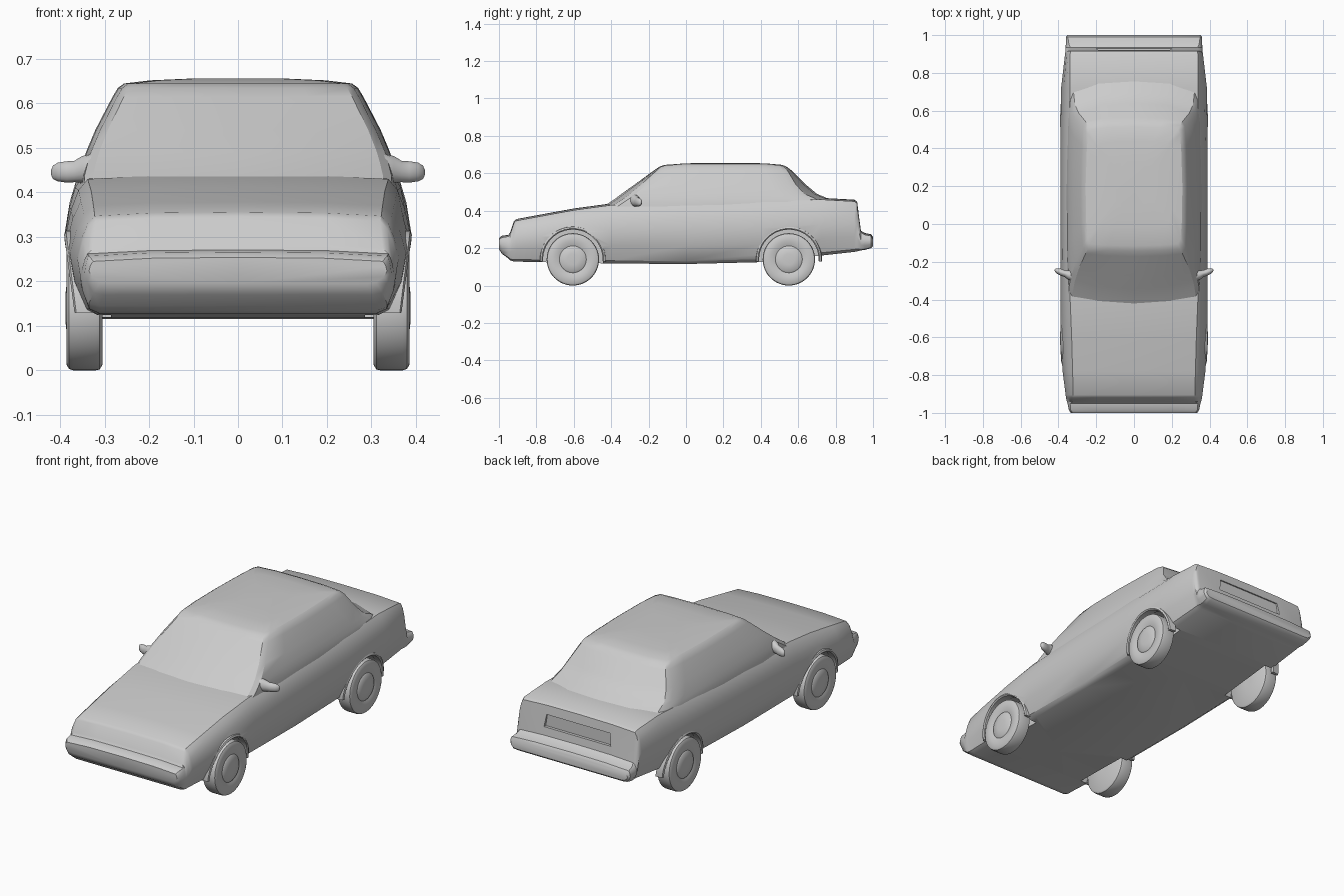
import bpy, bmesh, math
from math import pi, sin, cos

old = bpy.data.objects.get("Cube")
if old:
    bpy.data.objects.remove(old, do_unlink=True)

GREY = (0.6, 0.6, 0.6, 1)
paint = bpy.data.materials.new("plain_grey")
paint.use_nodes = True
paint.diffuse_color = GREY
bsdf = paint.node_tree.nodes["Principled BSDF"]
bsdf.inputs["Base Color"].default_value = GREY
bsdf.inputs["Roughness"].default_value = 0.6


def loft(name, rings, closed_path=False):
    """Skin a series of closed rings; cap the ends unless the path closes."""
    bm = bmesh.new()
    rows = [[bm.verts.new(p) for p in ring] for ring in rings]
    pairs = list(zip(rows, rows[1:]))
    if closed_path:
        pairs.append((rows[-1], rows[0]))
    else:
        bm.faces.new(rows[0])
        bm.faces.new(rows[-1])
    n = len(rows[0])
    for a, b in pairs:
        for i in range(n):
            j = (i + 1) % n
            bm.faces.new((a[i], a[j], b[j], b[i]))
    bmesh.ops.recalc_face_normals(bm, faces=bm.faces)
    mesh = bpy.data.meshes.new(name)
    bm.to_mesh(mesh)
    bm.free()
    mesh.materials.append(paint)
    ob = bpy.data.objects.new(name, mesh)
    bpy.context.collection.objects.link(ob)
    return ob


def activate(ob):
    bpy.ops.object.select_all(action='DESELECT')
    ob.select_set(True)
    bpy.context.view_layer.objects.active = ob


def smooth(ob, angle=35):
    activate(ob)
    bpy.ops.object.shade_smooth_by_angle(angle=math.radians(angle))


def cut(ob, cutter):
    mod = ob.modifiers.new("cut", 'BOOLEAN')
    mod.operation = 'DIFFERENCE'
    mod.solver = 'EXACT'
    mod.object = cutter
    activate(ob)
    bpy.ops.object.modifier_apply(modifier=mod.name)
    bpy.data.objects.remove(cutter, do_unlink=True)


def mirrored(half):
    """Complete a half outline whose first and last points are on x = 0."""
    return half + [(-x, y, z) for x, y, z in reversed(half[1:-1])]


def circle(x, yc, zc, r, n=40):
    return [(x, yc + r * cos(2 * pi * i / n), zc + r * sin(2 * pi * i / n)) for i in range(n)]


# Lower body: y, bottom, top, half widths at the sill, waist and top edge
STATIONS = [
    (-1.0, .195, .245, .31, .335, .325),
    (-.985, .17, .257, .325, .345, .335),
    (-.95, .145, .262, .335, .352, .338),
    (-.94, .135, .275, .335, .355, .325),
    (-.92, .128, .335, .335, .36, .32),
    (-.905, .128, .347, .335, .362, .322),
    (-.78, .125, .37, .34, .378, .325),
    (-.6, .122, .403, .345, .388, .33),
    (-.4, .118, .43, .345, .39, .338),
    (0, .115, .437, .345, .39, .35),
    (.4, .125, .45, .345, .39, .348),
    (.72, .16, .46, .345, .386, .338),
    (.9, .18, .45, .34, .365, .338),
    (.915, .183, .44, .34, .363, .335),
    (.935, .188, .285, .338, .362, .338),
    (.955, .19, .272, .34, .361, .345),
    (.99, .2, .265, .34, .36, .35),
    (1.0, .21, .25, .33, .35, .34),
]


def body_section(y, zb, zt, wb, wm, wt):
    h = zt - zb
    profile = [(0, 0), (.93 * wb, 0), (wb, .05), (wb + .7 * (wm - wb), .3), (wm, .56),
               (wm - .28 * (wm - wt), .78), (wm - .6 * (wm - wt), .92), (wt, 1)]
    half = [(x, y, zb + f * h) for x, f in profile]
    return mirrored(half + [(.6 * wt, y, zt + .007), (0, y, zt + .009)])


body = loft("body", [body_section(*s) for s in STATIONS])

# Wheel arches and the shallow plate recess in the boot panel
AXLES = {"front": -.605, "rear": .55}
HUB_Z = .14
for side in (1, -1):
    for yc in AXLES.values():
        cut(body, loft("arch_cutter", [circle(side * .285, yc, HUB_Z, .162),
                                       circle(side * .6, yc, HUB_Z, .162)]))
cut(body, loft("recess_cutter", [[(x, y, z) for x, z in
    ((-.2, .335), (.2, .335), (.19, .4), (-.19, .4))] for y in (.914, 1.1)]))
smooth(body)

# Cabin: height, front y, rear y, half width, setback of the corners
LAYERS = [
    (.41, -.46, .80, .352, .045),
    (.44, -.415, .79, .35, .045),
    (.467, -.375, .755, .343, .045),
    (.49, -.345, .70, .336, .045),
    (.54, -.275, .64, .315, .035),
    (.615, -.172, .565, .276, .015),
    (.635, -.143, .538, .264, .01),
    (.645, -.115, .515, .25, .01),
    (.652, -.02, .44, .19, .01),
    (.656, .08, .34, .1, .01),
]


def cabin_ring(z, yf, yr, w, d):
    return mirrored([
        (0, yf, z), (.55 * w, yf + .3 * d, z), (.93 * w, yf + d, z),
        (.985 * w, yf + d + .03, z), (w + .004, .2 * yr + .8 * yf + d, z),
        (w + .006, (yf + yr) / 2, z), (w, .8 * yr + .2 * yf, z),
        (.975 * w, yr - 2 * d - .02, z), (.93 * w, yr - 1.5 * d, z),
        (.55 * w, yr - .3 * d, z), (0, yr, z)])


smooth(loft("cabin", [cabin_ring(*l) for l in LAYERS]), 25)

# Wheels: radius and x along the turned profile
TYRE = [(.02, .305), (.128, .305), (.138, .311), (.14, .32), (.14, .37), (.137, .38),
        (.128, .385), (.098, .386), (.078, .381), (.072, .379), (.066, .384), (.03, .388)]
MIRROR_ARM = [(.325, -.275, .455, .03, .032), (.35, -.27, .452, .024, .03),
              (.368, -.262, .447, .018, .024), (.385, -.256, .446, .019, .024),
              (.405, -.25, .446, .015, .021), (.416, -.246, .445, .009, .015),
              (.42, -.244, .445, .003, .006)]

for side, label in ((1, "left"), (-1, "right")):
    for end, yc in AXLES.items():
        smooth(loft(f"{end}_{label}_wheel",
                    [circle(side * x, yc, HUB_Z, r, 48) for r, x in TYRE]), 40)
        # Flared lip around the arch
        arcs = [pi * (i / 24 * 1.04 - .02) for i in range(25)]
        smooth(loft(f"{end}_{label}_arch_lip", [
            [(side * (x - .022 * (1 - sin(a))), yc + r * cos(a), HUB_Z + r * sin(a))
             for x, r in ((.35, .159), (.386, .159), (.391, .165), (.387, .174), (.35, .178))]
            for a in arcs]), 40)
    # Door mirror, swept outward from the window base
    smooth(loft(f"{label}_door_mirror", [
        [(side * x, yc + ry * cos(2 * pi * i / 16), zc + rz * sin(2 * pi * i / 16))
         for i in range(16)] for x, yc, zc, ry, rz in MIRROR_ARM]), 50)
